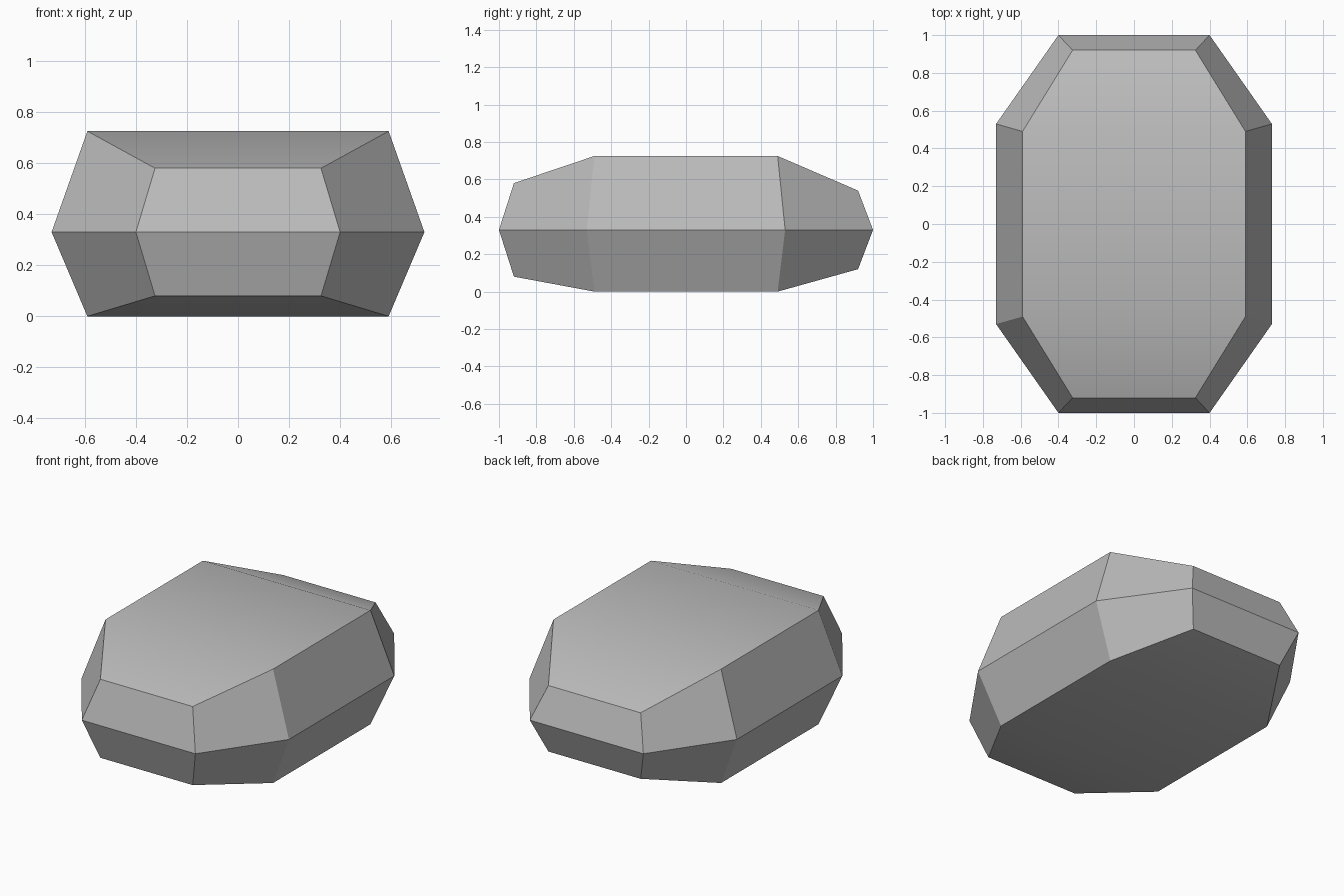
import bpy, bmesh, math

cube = bpy.data.objects.get("Cube")
if cube:
    bpy.data.objects.remove(cube, do_unlink=True)

# Plain stone grey
grey = bpy.data.materials.new("stone_grey")
grey.use_nodes = True
colour = (0.5, 0.5, 0.5, 1)
grey.diffuse_color = colour
bsdf = grey.node_tree.nodes["Principled BSDF"]
bsdf.inputs["Base Color"].default_value = colour
bsdf.inputs["Roughness"].default_value = 0.9


def octagon(bm, side, end, z_front, z_side, z_back):
    """Ring of eight corners, anticlockwise from the front left end."""
    (sx, sy), (ex, ey) = side, end
    corners = [(ex, -ey, z_front), (sx, -sy, z_side), (sx, sy, z_side), (ex, ey, z_back)]
    mirrored = [(-x, y, z) for x, y, z in reversed(corners)]
    return [bm.verts.new(c) for c in corners + mirrored]


bm = bmesh.new()
cap_side, cap_end = (0.59, 0.49), (0.325, 0.92)
bottom = octagon(bm, cap_side, cap_end, 0.08, 0, 0.12)
middle = octagon(bm, (0.73, 0.53), (0.4, 1), 0.33, 0.33, 0.33)
top = octagon(bm, cap_side, cap_end, 0.58, 0.725, 0.54)

# Facets around the girdle
for low, high in ((bottom, middle), (middle, top)):
    for i in range(8):
        j = (i + 1) % 8
        bm.faces.new((low[i], low[j], high[j], high[i]))

# Caps: flat centre with a sloping panel at the front and back
for ring in (bottom, top):
    for panel in ((0, 1, 6, 7), (1, 2, 5, 6), (2, 3, 4, 5)):
        bm.faces.new([ring[i] for i in panel])

bmesh.ops.recalc_face_normals(bm, faces=bm.faces)
mesh = bpy.data.meshes.new("stone")
bm.to_mesh(mesh)
bm.free()
mesh.materials.append(grey)

stone = bpy.data.objects.new("stone", mesh)
bpy.context.collection.objects.link(stone)
bpy.ops.object.select_all(action="DESELECT")
stone.select_set(True)
bpy.context.view_layer.objects.active = stone
bpy.ops.object.shade_smooth_by_angle(angle=math.radians(30))
